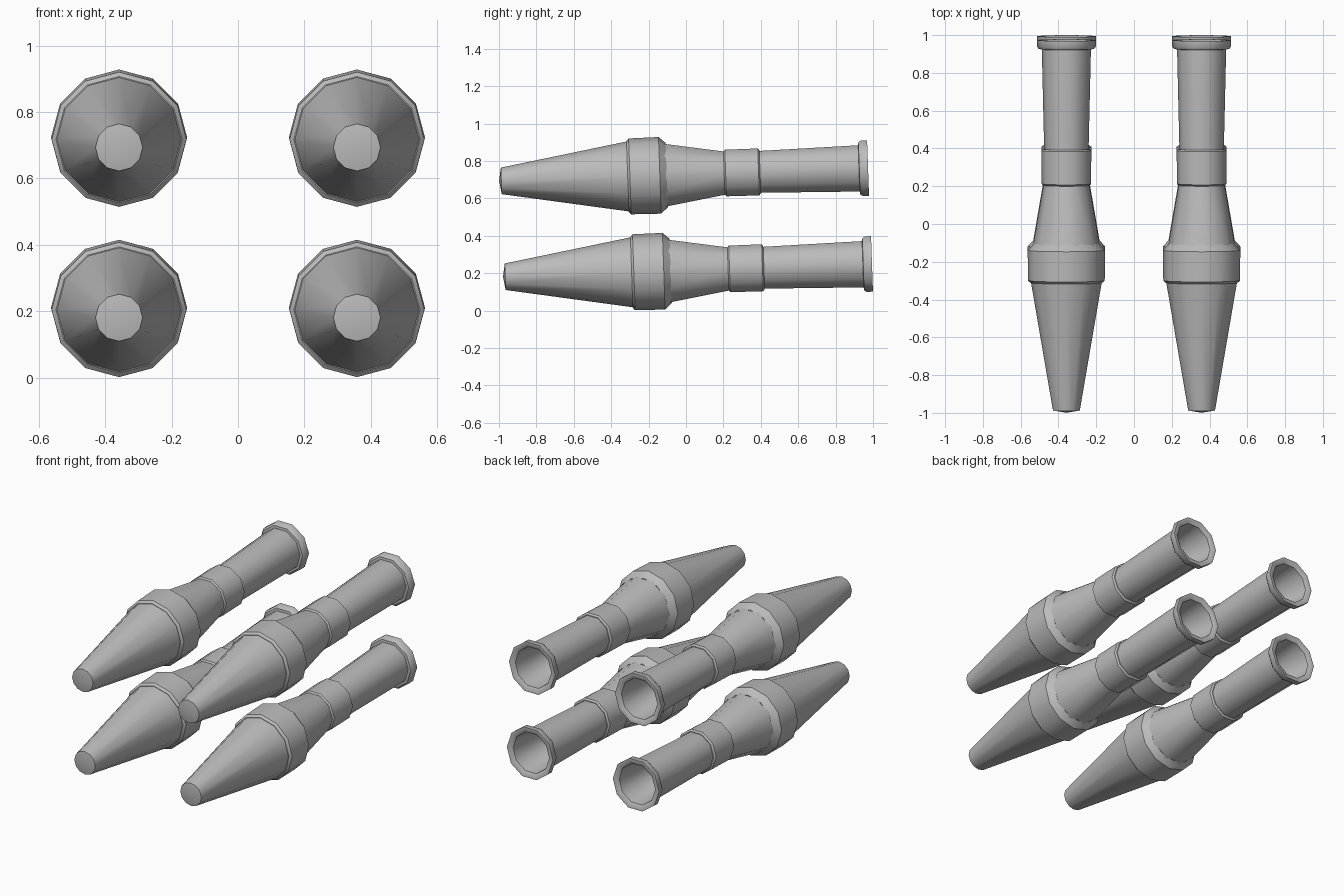
import bpy
import bmesh
import math

if "Cube" in bpy.data.objects:
    bpy.data.objects.remove(bpy.data.objects["Cube"])

grey = bpy.data.materials.new("plain grey")
grey.use_nodes = True
color = (0.5, 0.5, 0.5, 1)
grey.diffuse_color = color
grey.node_tree.nodes["Principled BSDF"].inputs["Base Color"].default_value = color

TILT = math.radians(2)


def turned(name, profile, sides):
    """Turn (y, radius) points around the y axis; radius 0 closes to a point."""
    bm = bmesh.new()
    rings = []
    for y, r in profile:
        count = sides if r else 1
        rings.append([bm.verts.new((r * math.cos(math.tau * k / sides), y,
                                    r * math.sin(math.tau * k / sides)))
                      for k in range(count)])
    for a, b in zip(rings, rings[1:]):
        for k in range(sides):
            n = (k + 1) % sides
            if len(a) == 1:
                bm.faces.new((a[0], b[k], b[n]))
            elif len(b) == 1:
                bm.faces.new((a[k], b[0], a[n]))
            else:
                bm.faces.new((a[k], b[k], b[n], a[n]))
    bmesh.ops.recalc_face_normals(bm, faces=bm.faces)
    mesh = bpy.data.meshes.new(name)
    bm.to_mesh(mesh)
    bm.free()
    mesh.materials.append(grey)
    return mesh


parts = {
    # Tapering front cone with a shallow domed cap
    "nose_cone": turned("nose_cone", [
        (-1.0, 0), (-0.988, 0.071), (-0.3, 0.189), (-0.29, 0)], 12),
    # Widest band with a chamfered rear edge
    "main_band": turned("main_band", [
        (-0.312, 0), (-0.312, 0.19), (-0.3, 0.203), (-0.14, 0.205),
        (-0.103, 0.172), (-0.103, 0)], 12),
    # Neck narrowing towards the collar
    "neck": turned("neck", [
        (-0.14, 0), (-0.14, 0.181), (0.22, 0.119), (0.22, 0)], 10),
    "collar": turned("collar", [
        (0.204, 0), (0.204, 0.122), (0.212, 0.131), (0.388, 0.132),
        (0.396, 0.122), (0.396, 0)], 10),
    # Flaring exhaust tube with a flanged rim and hollow inside
    "exhaust": turned("exhaust", [
        (0.37, 0), (0.37, 0.117), (0.925, 0.13), (0.927, 0.146),
        (0.94, 0.156), (0.974, 0.156), (0.974, 0.142), (0.962, 0.122),
        (0.75, 0.1), (0.65, 0.07), (0.62, 0)], 10),
}

objects = []
for level, y, z in (("lower", 0.021, 0.2155), ("upper", 0.0, 0.728)):
    for side, x in (("left", 0.358), ("right", -0.358)):
        for part, mesh in parts.items():
            ob = bpy.data.objects.new(f"{level}_{side}_{part}", mesh.copy())
            ob.location = (x, y, z)
            ob.rotation_euler.x = TILT
            bpy.context.scene.collection.objects.link(ob)
            objects.append(ob)

# Smooth the round sides, keep the steps sharp
bpy.ops.object.select_all(action='DESELECT')
for ob in objects:
    ob.select_set(True)
bpy.context.view_layer.objects.active = objects[0]
bpy.ops.object.shade_smooth_by_angle(angle=math.radians(38))
